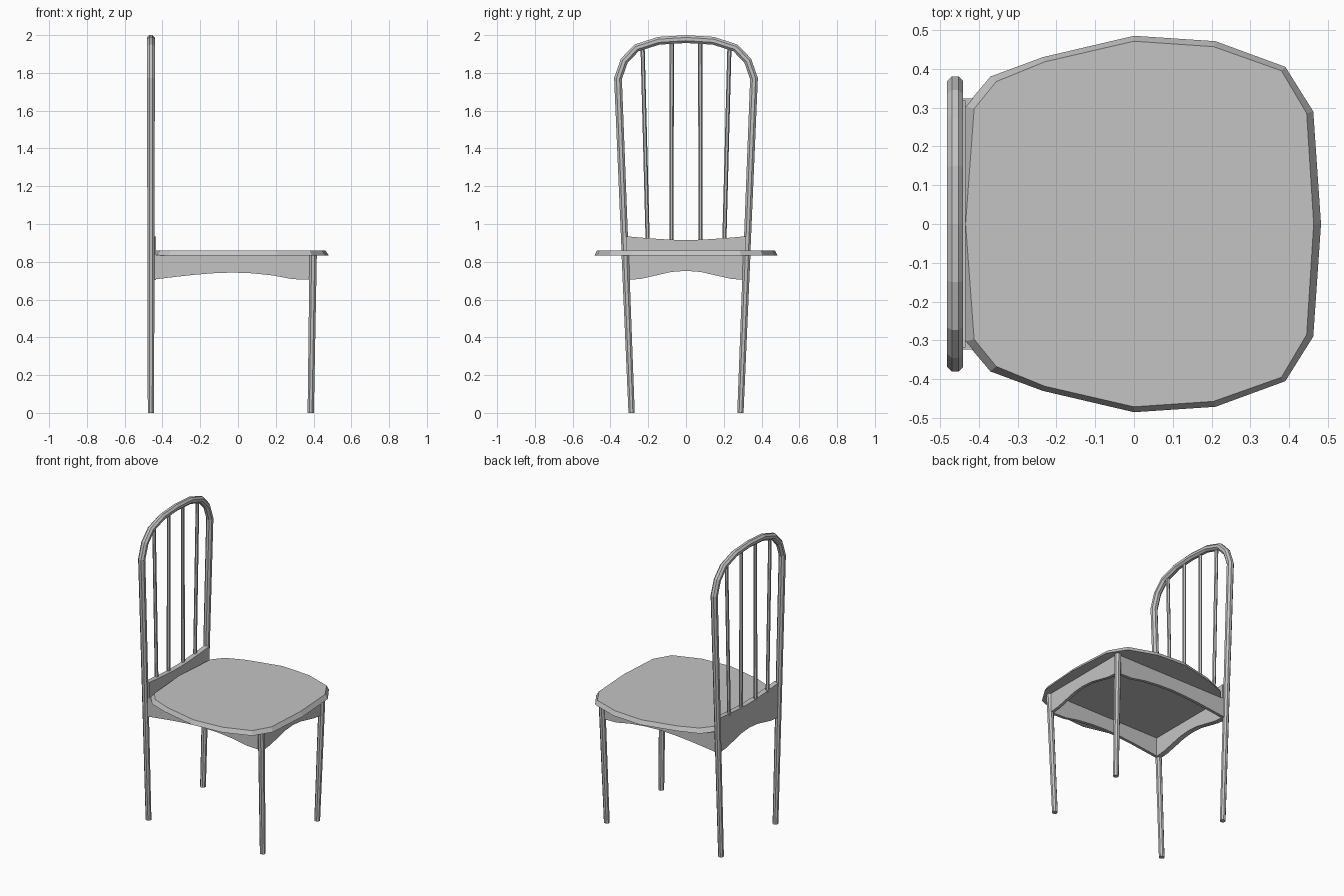
import bpy, bmesh, math
from mathutils import Vector

cube = bpy.data.objects.get("Cube")
if cube:
    bpy.data.objects.remove(cube, do_unlink=True)

grey = bpy.data.materials.new("plain grey")
grey.use_nodes = True
COLOUR = (0.55, 0.55, 0.55, 1)
grey.diffuse_color = COLOUR
grey.node_tree.nodes["Principled BSDF"].inputs["Base Color"].default_value = COLOUR


def finish(name, bm):
    bmesh.ops.recalc_face_normals(bm, faces=bm.faces[:])
    mesh = bpy.data.meshes.new(name)
    bm.to_mesh(mesh)
    bm.free()
    mesh.materials.append(grey)
    obj = bpy.data.objects.new(name, mesh)
    bpy.context.collection.objects.link(obj)
    return obj


def loft(name, rings):
    """Skin a list of equal rings of points and cap both ends."""
    bm = bmesh.new()
    loops = [[bm.verts.new(p) for p in ring] for ring in rings]
    n = len(loops[0])
    for a, b in zip(loops, loops[1:]):
        for i in range(n):
            j = (i + 1) % n
            bm.faces.new((a[i], a[j], b[j], b[i]))
    bm.faces.new(loops[0])
    bm.faces.new(loops[-1])
    return finish(name, bm)


def rod(name, path, radii, sides=8):
    """Faceted rod along a path, one radius per point, mitred at bends."""
    pts = [Vector(p) for p in path]
    rings = []
    for i, (p, r) in enumerate(zip(pts, radii)):
        before = (p - pts[i - 1]).normalized() if i else None
        after = (pts[i + 1] - p).normalized() if i + 1 < len(pts) else None
        t = ((before or after) + (after or before)).normalized()
        if not before or not after:
            t = Vector((0, 0, 1 if t.z > 0 else -1))
        u = (Vector((1, 0, 0)) - t * t.x).normalized()
        v = t.cross(u)
        angles = [2 * math.pi * (k + 0.5) / sides for k in range(sides)]
        rings.append([p + r * (u * math.cos(a) + v * math.sin(a)) for a in angles])
    return loft(name, rings)


def apron(name, start, end, bottom, top, thickness):
    """Board between two plan points with shaped lower and upper edges."""
    a, b = Vector((*start, 0)), Vector((*end, 0))
    side = (b - a).normalized().cross(Vector((0, 0, 1))) * thickness / 2
    rings = []
    for i, (low, high) in enumerate(zip(bottom, top)):
        p = a.lerp(b, i / (len(bottom) - 1))
        rings.append([p + s + Vector((0, 0, z))
                      for s, z in ((side, low), (side, high), (-side, high), (-side, low))])
    return loft(name, rings)


# Back hoop, running on down as the two back legs
BACK_X = -0.461
half = [(0.288, 0), (0.36, 1.77), (0.327, 1.864), (0.262, 1.932), (0.145, 1.97)]
hoop = [(BACK_X, -y, z) for y, z in half] + [(BACK_X, 0, 1.979)]
hoop += [(BACK_X, y, z) for y, z in reversed(half)]
rod("back_hoop_and_legs", hoop, [0.018] + [0.0225] * (len(hoop) - 2) + [0.018])

# Front legs
for side, s in (("left", 1), ("right", -1)):
    rod("front_leg_" + side, [(0.385, 0.288 * s, 0), (0.398, 0.322 * s, 0.84)],
        [0.018, 0.021])

# Back spindles
for label, low, high, z in (("inner", 0.077, 0.075, 1.968), ("outer", 0.203, 0.23, 1.94)):
    for side, s in (("left", 1), ("right", -1)):
        rod(f"{label}_spindle_{side}", [(BACK_X, low * s, 0.91), (BACK_X, high * s, z)],
            [0.011, 0.011], 6)

# Seat with sloping rim
rim = [(0.482, 0), (0.462, 0.29), (0.39, 0.405), (0.21, 0.471), (0, 0.485),
       (-0.235, 0.43), (-0.37, 0.38), (-0.435, 0.303), (-0.452, 0)]
inner = [(0.463, 0), (0.445, 0.285), (0.38, 0.395), (0.205, 0.457), (0, 0.471),
         (-0.23, 0.418), (-0.355, 0.367), (-0.412, 0.297), (-0.434, 0)]


def outline(pts, z):
    mirrored = [(x, -y) for x, y in reversed(pts[1:-1])]
    return [(x, y, z) for x, y in pts + mirrored]


loft("seat", [outline(rim, 0.832), outline(inner, 0.86)])

# Aprons under the seat; the back one rises above it
arch = [0.703, 0.71, 0.728, 0.746, 0.752, 0.746, 0.728, 0.71, 0.703]
long_arch = [0.705, 0.718, 0.73, 0.739, 0.743, 0.739, 0.728, 0.708, 0.705]
flat = [0.835] * 9
dip = [0.935, 0.928, 0.922, 0.917, 0.915, 0.917, 0.922, 0.928, 0.935]
apron("front_apron", (0.395, -0.315), (0.395, 0.315), arch, flat, 0.02)
apron("back_apron", (-0.451, -0.318), (-0.451, 0.318), arch, dip, 0.034)
for side, s in (("left", 1), ("right", -1)):
    apron("side_apron_" + side, (-0.455, 0.313 * s), (0.395, 0.313 * s),
          long_arch, flat, 0.02)
